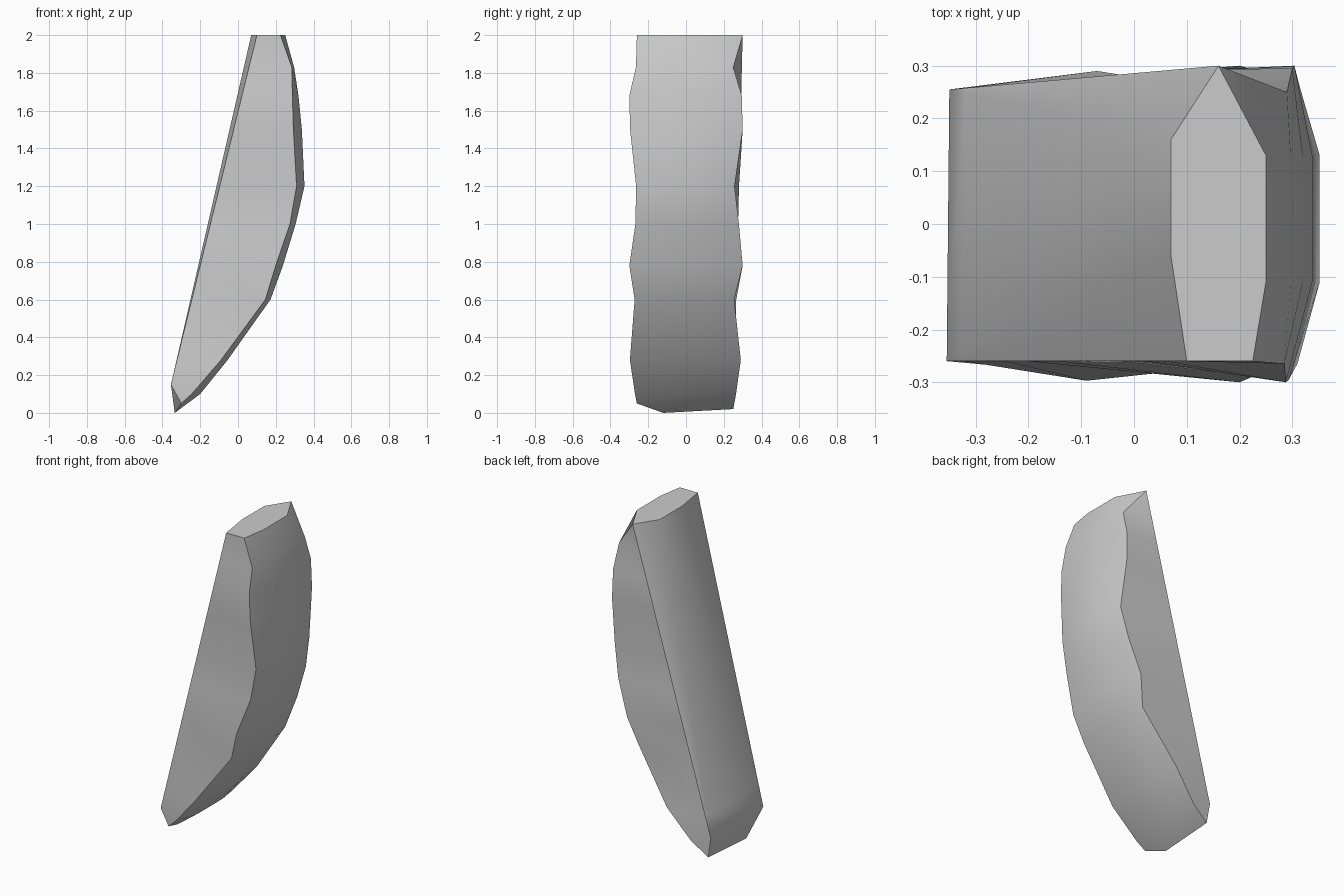
import bpy, bmesh, math
from mathutils import Vector

cube = bpy.data.objects.get("Cube")
if cube:
    bpy.data.objects.remove(cube)

mat = bpy.data.materials.new("stone grey")
mat.use_nodes = True
colour = (0.6, 0.6, 0.6, 1)
mat.diffuse_color = colour
mat.node_tree.nodes["Principled BSDF"].inputs["Base Color"].default_value = colour

# Outer curve: height, front edge x and y, bulge x, back edge x and y
rows = [
    (2.0, .225, -.26, .25, .16, .30),
    (1.83, .285, -.265, .297, .29, .25),
    (1.68, .288, -.30, .32, .30, .295),
    (1.5, .293, -.296, .338, .304, .30),
    (1.2, .31, -.264, .352, .315, .257),
    (1.0, .275, -.268, .305, .275, .28),
    (.78, .20, -.30, .238, .20, .30),
    (.6, .145, -.272, .172, .15, .255),
    (.28, -.09, -.297, -.055, -.07, .29),
    (.1, -.245, -.27, -.2, -.22, .265),
]
# Flat inner side: chamfer lines running from the foot to the top
low_front, low_back = Vector((-.355, -.26, .15)), Vector((-.35, .255, .15))
front_ridge, back_ridge = Vector((.10, -.26, 2)), Vector((.16, .30, 2))
flat_front, flat_back = Vector((.07, -.06, 2)), Vector((.07, .16, 2))


def inner_side(z):
    t = max(0, (z - .15) / 1.85)
    return [low_back.lerp(back_ridge, t), low_back.lerp(flat_back, t),
            low_front.lerp(flat_front, t), low_front.lerp(front_ridge, t)]


rings = [[(xf, yf, z), (xm, -.11, z), (xm, .13, z), (xb, yb, z)] + inner_side(z)
         for z, xf, yf, xm, xb, yb in rows]
# Foot
rings.append([(-.30, -.26, .05), (-.335, -.12, 0), (-.333, .06, .01), (-.33, .25, .02)]
             + inner_side(0))

bm = bmesh.new()
loops = [[bm.verts.new(p) for p in ring] for ring in rings]
for a, b in zip(loops, loops[1:]):
    for i in range(len(a)):
        j = (i + 1) % len(a)
        bm.faces.new((a[i], a[j], b[j], b[i]))
bm.faces.new(loops[0])
bm.faces.new(loops[-1])
bmesh.ops.remove_doubles(bm, verts=bm.verts[:], dist=.001)
bmesh.ops.dissolve_degenerate(bm, dist=.0005, edges=bm.edges[:])
bmesh.ops.recalc_face_normals(bm, faces=bm.faces[:])

mesh = bpy.data.meshes.new("stone_slab")
bm.to_mesh(mesh)
bm.free()
mesh.materials.append(mat)
slab = bpy.data.objects.new("stone_slab", mesh)
bpy.context.collection.objects.link(slab)
bpy.ops.object.select_all(action="DESELECT")
slab.select_set(True)
bpy.context.view_layer.objects.active = slab
bpy.ops.object.shade_smooth_by_angle(angle=math.radians(32))
